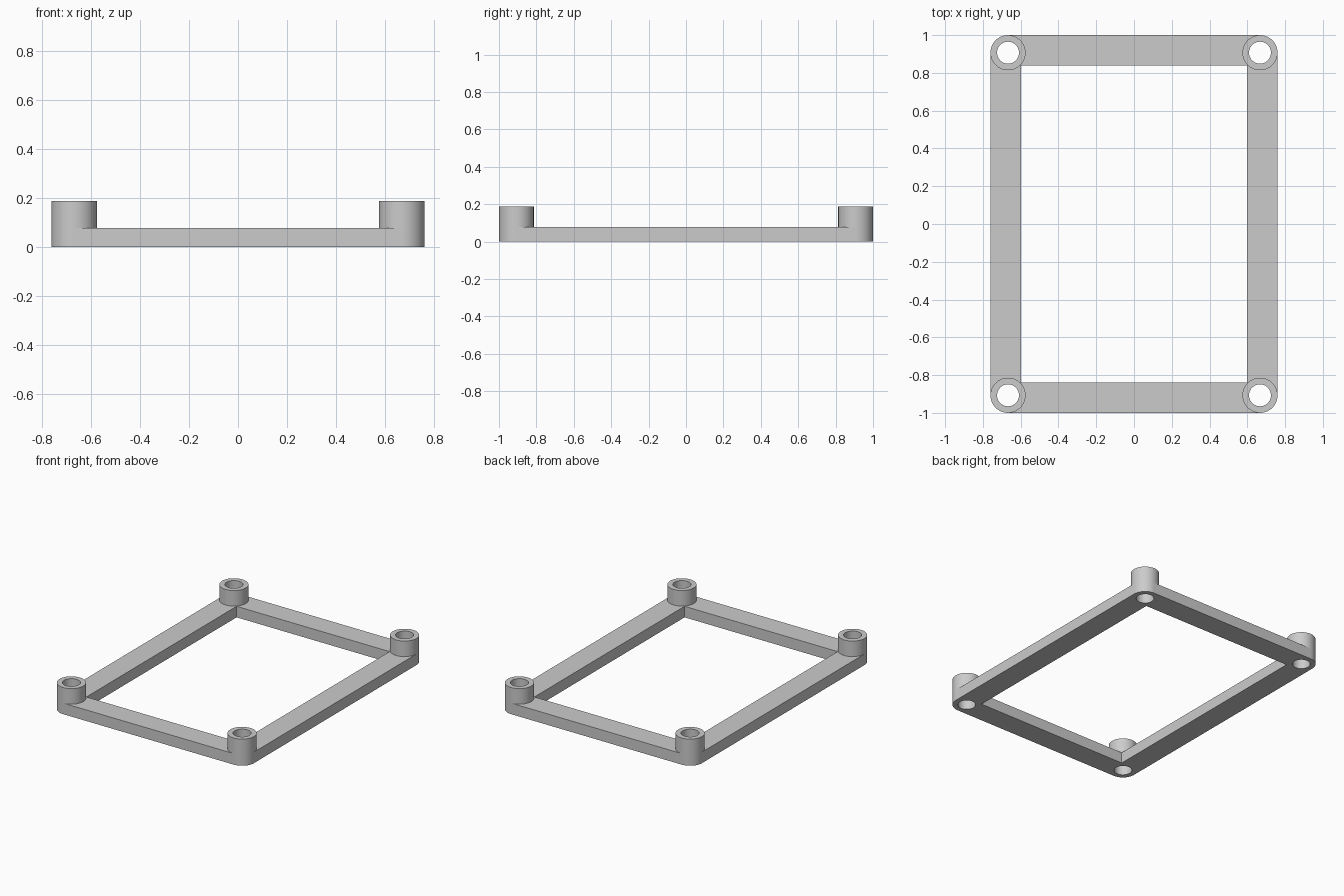
import bpy, bmesh, math

cube = bpy.data.objects.get("Cube")
if cube:
    bpy.data.objects.remove(cube, do_unlink=True)

HALF_X, HALF_Y = 0.76, 1.0
BAR = 0.162
BAR_TOP, POST_TOP = 0.078, 0.188
POST_R, HOLE_R = 0.093, 0.058
SEGMENTS = 64
CX, CY = HALF_X - POST_R, HALF_Y - POST_R

grey = bpy.data.materials.new("plain grey")
grey.use_nodes = True
colour = (0.6, 0.6, 0.6, 1)
grey.diffuse_color = colour
grey.node_tree.nodes["Principled BSDF"].inputs["Base Color"].default_value = colour


def arc(cx, cy, r, start=0, turn=1.0):
    """Points on an arc, measured in full turns; a whole circle is not closed twice."""
    n = round(SEGMENTS * turn)
    count = n if turn == 1 else n + 1
    return [(cx + r * math.cos(math.tau * (start + turn * i / n)),
             cy + r * math.sin(math.tau * (start + turn * i / n))) for i in range(count)]


def prism(name, loops, z0, z1, open_base=False):
    """Fill an outline with holes and raise it from z0 to z1."""
    bm = bmesh.new()
    edges = []
    for loop in loops:
        verts = [bm.verts.new((x, y, z0)) for x, y in loop]
        edges += [bm.edges.new((v, verts[i - 1])) for i, v in enumerate(verts)]
    bmesh.ops.triangle_fill(bm, edges=edges, use_beauty=True, use_dissolve=False)
    raised = bmesh.ops.extrude_face_region(bm, geom=bm.faces[:], use_keep_orig=True)
    for v in raised["geom"]:
        if isinstance(v, bmesh.types.BMVert):
            v.co.z = z1
    bmesh.ops.recalc_face_normals(bm, faces=bm.faces[:])
    if open_base:
        base = [f for f in bm.faces if all(v.co.z < z0 + 1e-5 for v in f.verts)]
        bmesh.ops.delete(bm, geom=base, context='FACES')
    mesh = bpy.data.meshes.new(name)
    bm.to_mesh(mesh)
    bm.free()
    mesh.materials.append(grey)
    obj = bpy.data.objects.new(name, mesh)
    bpy.context.collection.objects.link(obj)
    bpy.ops.object.select_all(action='DESELECT')
    obj.select_set(True)
    bpy.context.view_layer.objects.active = obj
    bpy.ops.object.shade_smooth_by_angle(angle=math.radians(30))
    return obj


# Corners in counter-clockwise order, starting at the back left
corners = {"back_left": (CX, CY), "back_right": (-CX, CY),
           "front_right": (-CX, -CY), "front_left": (CX, -CY)}

# Flat frame with rounded outer corners, square opening and screw holes
outline = []
for i, (x, y) in enumerate(corners.values()):
    outline += arc(x, y, POST_R, i / 4, 0.25)
ix, iy = HALF_X - BAR, HALF_Y - BAR
opening = [(ix, iy), (-ix, iy), (-ix, -iy), (ix, -iy)]
holes = [arc(x, y, HOLE_R) for x, y in corners.values()]
prism("frame", [outline, opening] + holes, 0, BAR_TOP)

# Hollow posts standing on the corners
for label, (x, y) in corners.items():
    prism(label + "_post", [arc(x, y, POST_R), arc(x, y, HOLE_R)],
          BAR_TOP, POST_TOP, open_base=True)
